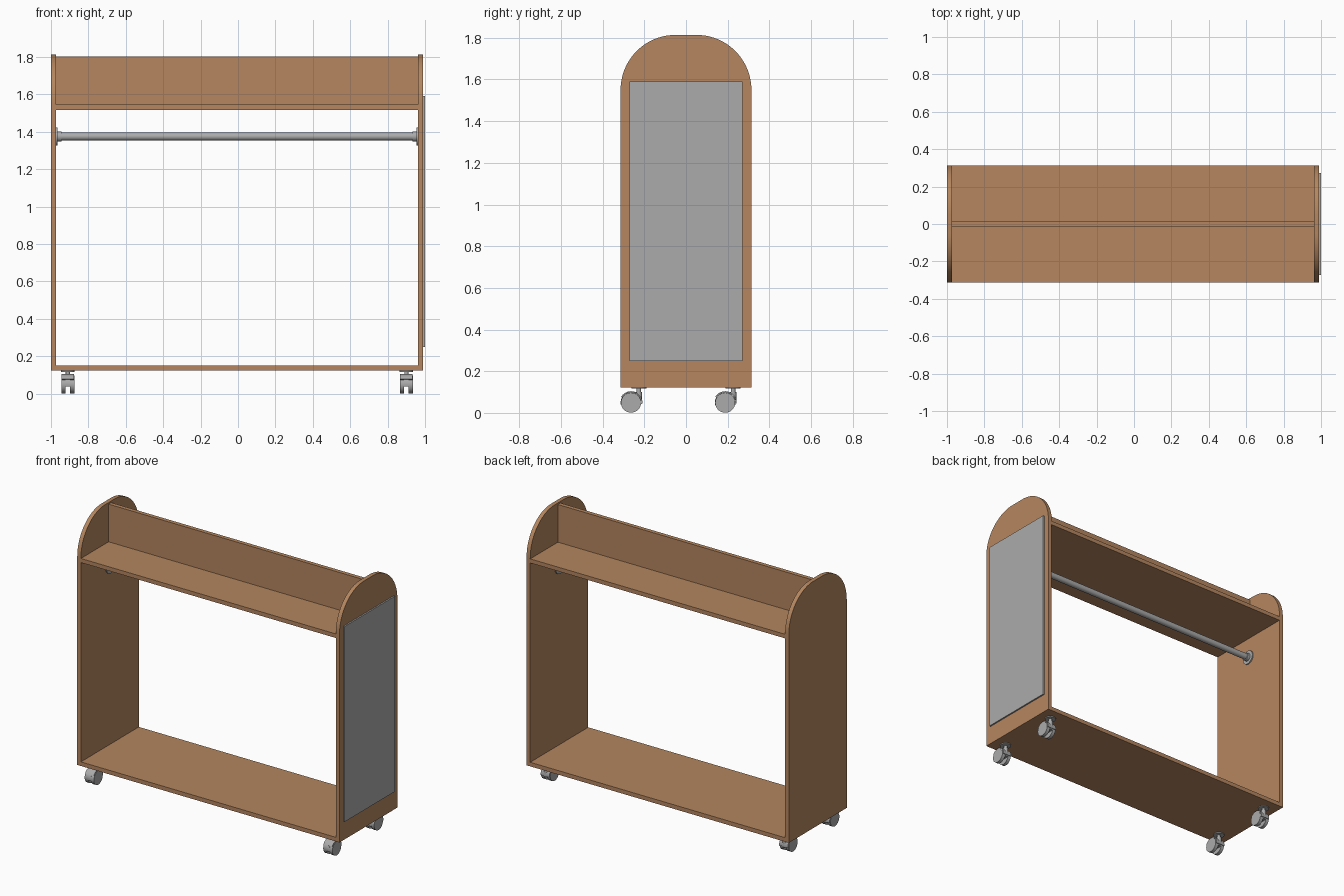
import bpy, bmesh, math
from mathutils import Matrix, Vector

if "Cube" in bpy.data.objects:
    bpy.data.objects.remove(bpy.data.objects["Cube"])

CX = -0.005          # rack centre in x (the mirror adds a little on the right)
HX, HY, T = 0.995, 0.314, 0.028


def material(name, rgb):
    m = bpy.data.materials.new(name)
    m.diffuse_color = (*rgb, 1)
    m.use_nodes = True
    m.node_tree.nodes["Principled BSDF"].inputs["Base Color"].default_value = m.diffuse_color
    return m


WOOD = material("warm wood", (0.46, 0.24, 0.115))
STEEL = material("grey metal", (0.41, 0.41, 0.41))
GLASS = material("mirror grey", (0.41, 0.41, 0.41))


def finish(name, bm, mat, smooth=False):
    bmesh.ops.recalc_face_normals(bm, faces=bm.faces)
    me = bpy.data.meshes.new(name)
    bm.to_mesh(me)
    bm.free()
    me.materials.append(mat)
    ob = bpy.data.objects.new(name, me)
    bpy.context.collection.objects.link(ob)
    if smooth:
        bpy.ops.object.select_all(action='DESELECT')
        ob.select_set(True)
        bpy.context.view_layer.objects.active = ob
        bpy.ops.object.shade_smooth_by_angle(angle=math.radians(35))
    return ob


def box(name, x0, x1, y0, y1, z0, z1, mat):
    bm = bmesh.new()
    bmesh.ops.create_cube(bm, size=1)
    bmesh.ops.scale(bm, vec=(x1 - x0, y1 - y0, z1 - z0), verts=bm.verts)
    bmesh.ops.translate(bm, vec=((x0 + x1) / 2, (y0 + y1) / 2, (z0 + z1) / 2), verts=bm.verts)
    return finish(name, bm, mat)


def add_cyl(bm, a, b, r, seg=32):
    a, b = Vector(a), Vector(b)
    d = b - a
    rot = Vector((0, 0, 1)).rotation_difference(d).to_matrix().to_4x4()
    bmesh.ops.create_cone(bm, cap_ends=True, segments=seg, radius1=r, radius2=r,
                          depth=d.length, matrix=Matrix.Translation((a + b) / 2) @ rot)


def add_profile(bm, pts, x0, x1):
    """Extrude a closed y-z outline along x."""
    f = bm.faces.new([bm.verts.new((x0, y, z)) for y, z in pts])
    r = bmesh.ops.extrude_face_region(bm, geom=[f])
    bmesh.ops.translate(bm, vec=(x1 - x0, 0, 0),
                        verts=[v for v in r['geom'] if isinstance(v, bmesh.types.BMVert)])


def arc(cy, cz, r, a0, a1, n):
    return [(cy + r * math.cos(math.radians(a0 + (a1 - a0) * i / n)),
             cz + r * math.sin(math.radians(a0 + (a1 - a0) * i / n))) for i in range(n + 1)]


# side panels with rounded tops
R, TOP, BOT = 0.264, 1.814, 0.122
outline = ([(-HY, BOT), (HY, BOT)] + arc(HY - R, TOP - R, R, 0, 90, 20)
           + arc(R - HY, TOP - R, R, 90, 180, 20))
for name, s in (("left_side_panel", -1), ("right_side_panel", 1)):
    bm = bmesh.new()
    add_profile(bm, outline, CX + s * (HX - T), CX + s * HX)
    finish(name, bm, WOOD, True)

# boards between the sides
xl, xr = CX - HX + T, CX + HX - T
box("bottom_board", xl, xr, -HY, HY, BOT, BOT + T, WOOD)
box("top_shelf", xl, xr, -HY, HY, 1.517, 1.545, WOOD)
box("shelf_divider", xl, xr, -0.014, 0.014, 1.545, 1.803, WOOD)

# mirror on the right side
box("side_mirror", CX + HX, 1.0, -0.272, 0.272, 0.25, 1.59, GLASS)

# hanging rod with end flanges
RZ = 1.374
bm = bmesh.new()
add_cyl(bm, (xl, 0, RZ), (xr, 0, RZ), 0.021)
finish("hanging_rod", bm, STEEL, True)
for name, x, s in (("left_rod_flange", xl, 1), ("right_rod_flange", xr, -1)):
    bm = bmesh.new()
    add_cyl(bm, (x, 0, RZ), (x + s * 0.008, 0, RZ), 0.048)
    add_cyl(bm, (x, 0, RZ), (x + s * 0.028, 0, RZ), 0.027)
    finish(name, bm, STEEL, True)


# twin-wheel casters, all trailing towards the front
def caster(tag, x, y):
    wy, wz = y - 0.038, 0.049
    bm = bmesh.new()
    for s in (-1, 1):
        add_cyl(bm, (x + s * 0.012, wy, wz), (x + s * 0.035, wy, wz), 0.048)
    finish("wheels_" + tag, bm, STEEL, True)
    bm = bmesh.new()
    add_profile(bm, arc(wy, wz, 0.055, -5, 150, 20) + arc(wy, wz, 0.049, 150, -5, 20),
                x - 0.033, x + 0.033)
    add_profile(bm, arc(wy, wz, 0.050, -14, 194, 20), x - 0.0125, x + 0.0125)
    add_cyl(bm, (x, y, 0.05), (x, y, 0.1), 0.016, 24)
    finish("caster_hood_" + tag, bm, STEEL, True)
    bm = bmesh.new()
    add_cyl(bm, (x, y, 0.09), (x, y, 0.118), 0.011, 24)
    add_cyl(bm, (x, y, 0.116), (x, y, BOT), 0.036)
    finish("caster_stem_" + tag, bm, STEEL, True)


for sx, a in ((-1, "left"), (1, "right")):
    for sy, b in ((-1, "front"), (1, "back")):
        caster(b + "_" + a, CX + sx * 0.905, sy * 0.226)
